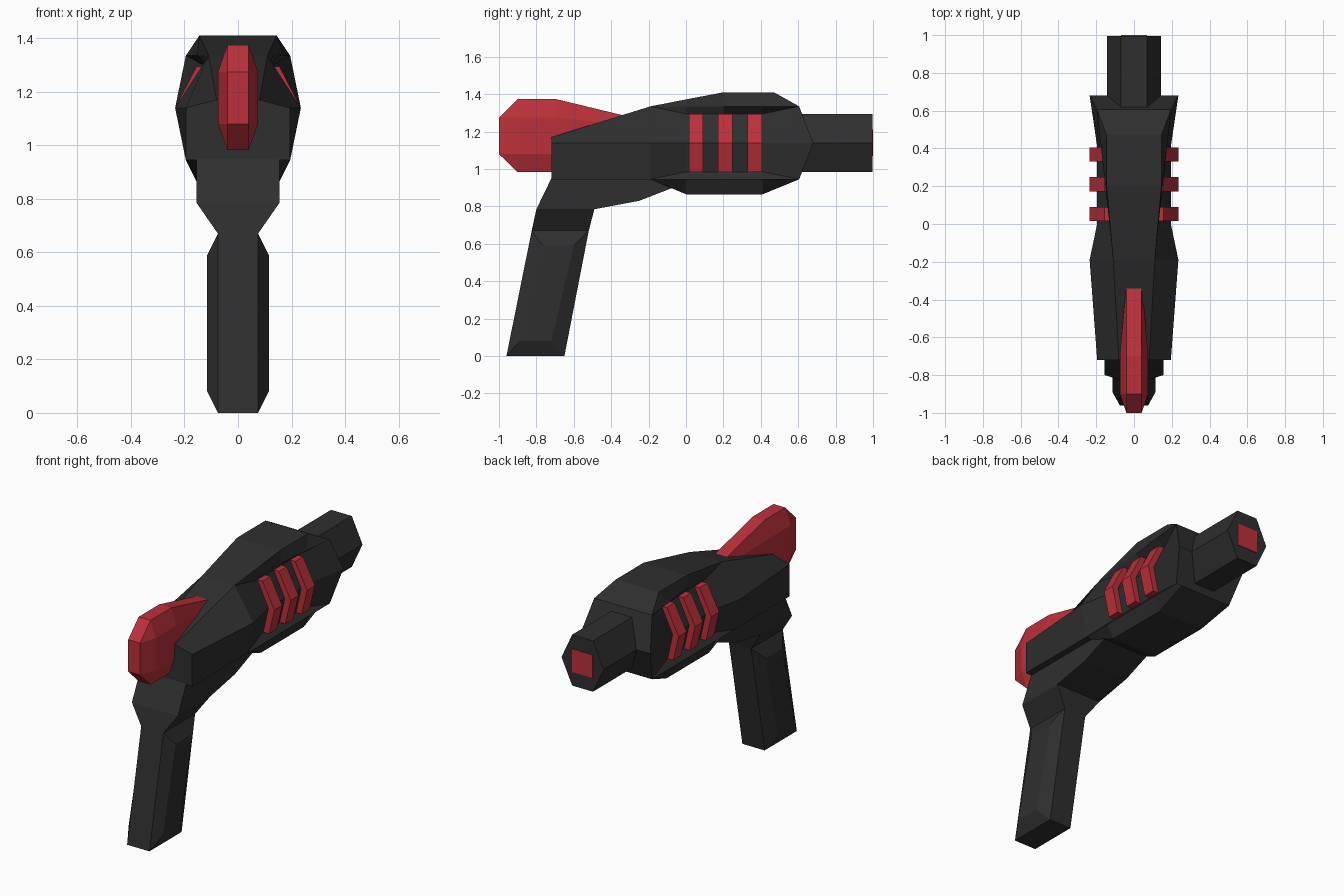
import bpy, bmesh

if "Cube" in bpy.data.objects:
    bpy.data.objects.remove(bpy.data.objects["Cube"])


def material(name, rgb):
    m = bpy.data.materials.new(name)
    m.diffuse_color = (*rgb, 1)
    m.use_nodes = True
    m.node_tree.nodes["Principled BSDF"].inputs["Base Color"].default_value = m.diffuse_color
    return m


BLACK = material("matte_black", (0.028, 0.028, 0.028))
RED = material("crimson", (0.50, 0.03, 0.042))


def finish(name, bm, mat):
    bmesh.ops.remove_doubles(bm, verts=bm.verts, dist=0.0005)
    bmesh.ops.recalc_face_normals(bm, faces=bm.faces)
    me = bpy.data.meshes.new(name)
    bm.to_mesh(me)
    bm.free()
    me.materials.append(mat)
    ob = bpy.data.objects.new(name, me)
    bpy.context.collection.objects.link(ob)
    return ob


def loft(name, stations, mat):
    """Skin half sections of (x, y, z), listed top to bottom, mirrored in x."""
    bm = bmesh.new()
    rings = []
    for half in stations:
        full = list(half) + [(-x, y, z) for x, y, z in reversed(half)]
        rings.append([bm.verts.new(p) for p in full])
    n = len(rings[0])
    for a, b in zip(rings, rings[1:]):
        for i in range(n):
            j = (i + 1) % n
            bm.faces.new((a[i], a[j], b[j], b[i]))
    for r in (rings[0], rings[-1]):         # end caps as cross strips
        for i in range(n // 2 - 1):
            bm.faces.new((r[i], r[i + 1], r[n - 2 - i], r[n - 1 - i]))
    return finish(name, bm, mat)


def prism(name, section, y0, y1, mat):
    """Extrude an (x, z) outline along y."""
    bm = bmesh.new()
    a, b = [[bm.verts.new((x, y, z)) for x, z in section] for y in (y0, y1)]
    n = len(a)
    for i in range(n):
        j = (i + 1) % n
        bm.faces.new((a[i], a[j], b[j], b[i]))
    bm.faces.new(a)
    bm.faces.new(b)
    return finish(name, bm, mat)


# Body: roof edge, shelf, recess top, waist, recess bottom, lower rim, belly
def recessed(y, roof, shelf, roof_y=None):
    return [(roof[0], y if roof_y is None else roof_y, roof[1]), (shelf, y, 1.335),
            (0.12, y, 1.295), (0.195, y, 1.14), (0.16, y, 0.985),
            (0.195, y, 0.945), (0.155, y, 0.865)]


def plain(y, roof, waist, waist_y, belly_z=0.945):
    top, low = (roof[0], y, roof[1]), (0.195, y, 0.945)
    return [top, top, top, (waist, waist_y, 1.14), low, low, (0.155, y, belly_z)]


loft("body", [
    plain(-0.72, (0.08, 1.17), 0.195, -0.72),
    plain(-0.19, (0.11, 1.335), 0.235, -0.19),
    recessed(0.0, (0.127, 1.372), 0.13),
    recessed(0.2, (0.145, 1.41), 0.152),
    recessed(0.41, (0.145, 1.41), 0.175, 0.47),
    plain(0.605, (0.195, 1.335), 0.235, 0.68),
], BLACK)

# Side vents, three per side
for k, y in enumerate((0.015, 0.172, 0.33)):
    for side, s in (("right", 1), ("left", -1)):
        outline = [(0.155, 1.295), (0.235, 1.14), (0.198, 0.985),
                   (0.15, 0.985), (0.18, 1.14), (0.11, 1.295)]
        prism(f"{side}_vent_{k + 1}", [(s * x, z) for x, z in outline], y, y + 0.076, RED)

# Barrel and its coloured muzzle plate
prism("barrel", [(0.07, 1.295), (0.142, 1.14), (0.07, 0.985),
                 (-0.07, 0.985), (-0.142, 1.14), (-0.07, 1.295)], 0.55, 0.996, BLACK)
prism("muzzle_plate", [(0.07, 1.21), (0.07, 1.07), (-0.07, 1.07), (-0.07, 1.21)],
      0.99, 1.0, RED)


# Rear fin
def fin(y, w_in, w_out, z):
    return [(w, y, h) for w, h in zip((w_in, w_out, w_out, w_in), z)]


loft("rear_fin", [
    fin(-1.0, 0.04, 0.04, (1.275, 1.275, 1.08, 1.08)),
    fin(-0.9, 0.04, 0.075, (1.375, 1.275, 1.08, 0.983)),
    fin(-0.7, 0.04, 0.075, (1.375, 1.275, 1.08, 0.983)),
    fin(-0.34, 0.04, 0.045, (1.288, 1.24, 1.1, 1.0)),
], RED)

# Neck under the body, tapering to the grip: (half width, back y, front y, z)
bm = bmesh.new()
N = 0.155
outline = [(-0.72, 0.95), (-0.8, 0.785), (-0.49, 0.785), (-0.25, 0.83), (-0.07, 0.9), (0.0, 0.95)]
sides = [[bm.verts.new((s * N, y, z)) for y, z in outline] for s in (1, -1)]
tips = [[bm.verts.new((s * 0.075, y, 0.67)) for y in (-0.825, -0.52)] for s in (1, -1)]
for side, tip in zip(sides, tips):
    bm.faces.new(side)
    bm.faces.new((side[1], side[2], tip[1], tip[0]))
r, l = sides
for i in (0, 2, 3, 4, 5):
    j = (i + 1) % 6
    bm.faces.new((r[i], r[j], l[j], l[i]))
for i in (0, 1):
    bm.faces.new((r[i + 1], l[i + 1], tips[1][i], tips[0][i]))
bm.faces.new((tips[0][0], tips[0][1], tips[1][1], tips[1][0]))
finish("neck", bm, BLACK)

# Grip with a raised, bevelled panel on each side
bm = bmesh.new()
rim = [(-0.825, 0.67), (-0.52, 0.67), (-0.65, 0.0), (-0.96, 0.0)]
panel = [(-0.765, 0.59), (-0.6, 0.59), (-0.72, 0.08), (-0.888, 0.08)]
rims = []
for s in (1, -1):
    a = [bm.verts.new((s * 0.075, y, z)) for y, z in rim]
    b = [bm.verts.new((s * 0.115, y, z)) for y, z in panel]
    bm.faces.new(b)
    for i in range(4):
        j = (i + 1) % 4
        bm.faces.new((a[i], a[j], b[j], b[i]))
    rims.append(a)
for i in range(4):
    j = (i + 1) % 4
    bm.faces.new((rims[0][i], rims[0][j], rims[1][j], rims[1][i]))
finish("grip", bm, BLACK)
